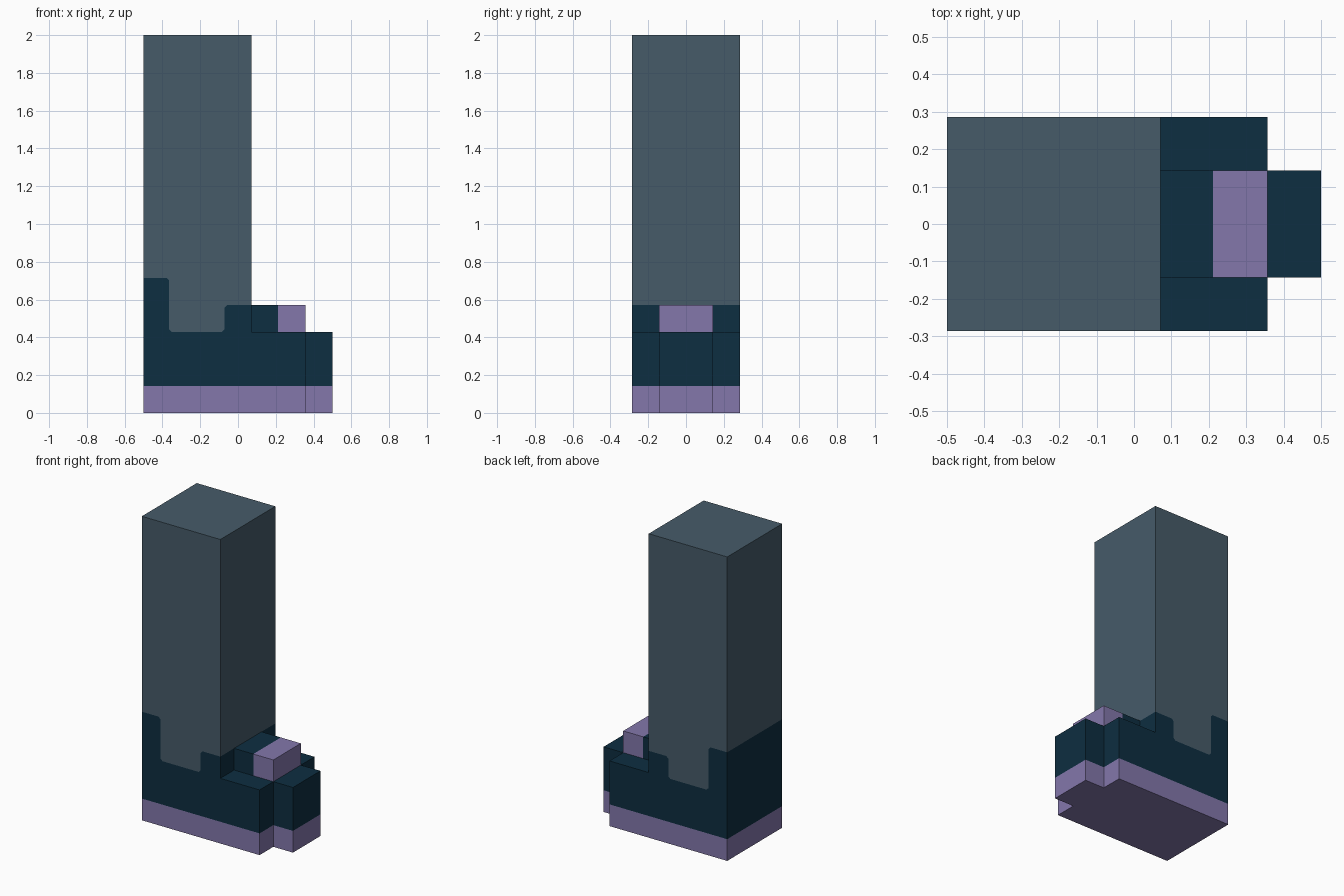
import bpy
from mathutils import Vector

if "Cube" in bpy.data.objects:
    bpy.data.objects.remove(bpy.data.objects["Cube"])

U = 1 / 7  # the model sits on a grid of one seventh


def material(name, hex_code):
    rgb = [int(hex_code[i:i + 2], 16) / 255 for i in (0, 2, 4)]
    lin = [c / 12.92 if c <= 0.04045 else ((c + 0.055) / 1.055) ** 2.4 for c in rgb]
    m = bpy.data.materials.new(name)
    m.diffuse_color = (*lin, 1)
    m.use_nodes = True
    m.node_tree.nodes["Principled BSDF"].inputs["Base Color"].default_value = m.diffuse_color
    return m


MATS = [material("slate grey", "465B69"),
        material("dark navy", "0D2E41"),
        material("dusty purple", "8377AB")]
GREY, NAVY, PURPLE = range(3)


def build(name, faces):
    """faces: (points in grid units, outward direction, material)"""
    verts, polys = [], []
    for pts, out, _ in faces:
        pts = [Vector(p) for p in pts]
        n = sum((a.cross(b) for a, b in zip(pts, pts[1:] + pts[:1])), Vector())
        if n.dot(Vector(out)) < 0:
            pts.reverse()
        polys.append(range(len(verts), len(verts) + len(pts)))
        verts += [p * U for p in pts]
    me = bpy.data.meshes.new(name)
    me.from_pydata(verts, [], [list(p) for p in polys])
    for m in MATS:
        me.materials.append(m)
    for poly, face in zip(me.polygons, faces):
        poly.material_index = face[2]
    me.update()
    bpy.context.collection.objects.link(bpy.data.objects.new(name, me))


def flat(x0, x1, y0, y1, z, mat, up=1):
    return ([(x0, y0, z), (x1, y0, z), (x1, y1, z), (x0, y1, z)], (0, 0, up), mat)


def facing_x(x, y0, y1, z0, z1, out, mat):
    return ([(x, y0, z0), (x, y1, z0), (x, y1, z1), (x, y0, z1)], (out, 0, 0), mat)


def side(profile, y, mat):
    return ([(x, y, z) for x, z in profile], (0, y, 0), mat)


def walls(outline, z0, z1, mat):
    # outline runs counter-clockwise
    return [([(*a, z0), (*b, z0), (*b, z1), (*a, z1)], (b[1] - a[1], a[0] - b[0], 0), mat)
            for a, b in zip(outline, outline[1:] + outline[:1])]


# Foot plan with a narrower toe
plan = [(-3.5, -2), (2.5, -2), (2.5, -1), (3.5, -1),
        (3.5, 1), (2.5, 1), (2.5, 2), (-3.5, 2)]
build("sole", walls(plan, 0, 1, PURPLE) + [([(x, y, 0) for x, y in plan], (0, 0, -1), PURPLE)])
build("shoe_upper", walls(plan, 1, 3, NAVY) + [
    flat(0.5, 2.5, -2, -1, 3, NAVY), flat(0.5, 2.5, 1, 2, 3, NAVY),
    flat(2.5, 3.5, -1, 1, 3, NAVY)])

# Raised instep block with a purple tip
split = 1.48
tongue = [facing_x(2.5, -1, 1, 3, 4, 1, PURPLE)]
for x0, x1, mat in ((0.5, split, NAVY), (split, 2.5, PURPLE)):
    tongue.append(flat(x0, x1, -1, 1, 4, mat))
    for y in (-1, 1):
        tongue.append(side([(x0, 3), (x1, 3), (x1, 4), (x0, 4)], y, mat))
build("shoe_tongue", tongue)

# Leg, with the shoe collar cut into its faces
heel = [(-2.45, 3), (-2.55, 3.1), (-2.55, 4.9), (-2.65, 5), (-3.5, 5)]
instep = [(0.5, 4), (-0.4, 4), (-0.5, 3.9), (-0.5, 3.1), (-0.6, 3)]
leg = [flat(-3.5, 0.5, -2, 2, 14, GREY),
       facing_x(-3.5, -2, 2, 3, 5, -1, NAVY), facing_x(-3.5, -2, 2, 5, 14, -1, GREY),
       facing_x(0.5, -2, -1, 3, 4, 1, NAVY), facing_x(0.5, 1, 2, 3, 4, 1, NAVY),
       facing_x(0.5, -2, 2, 4, 14, 1, GREY)]
for y in (-2, 2):
    leg += [side([(-3.5, 3)] + heel, y, NAVY),
            side([(0.5, 3)] + instep, y, NAVY),
            side(heel + [(-3.5, 14), (0.5, 14)] + instep, y, GREY)]
build("leg", leg)
